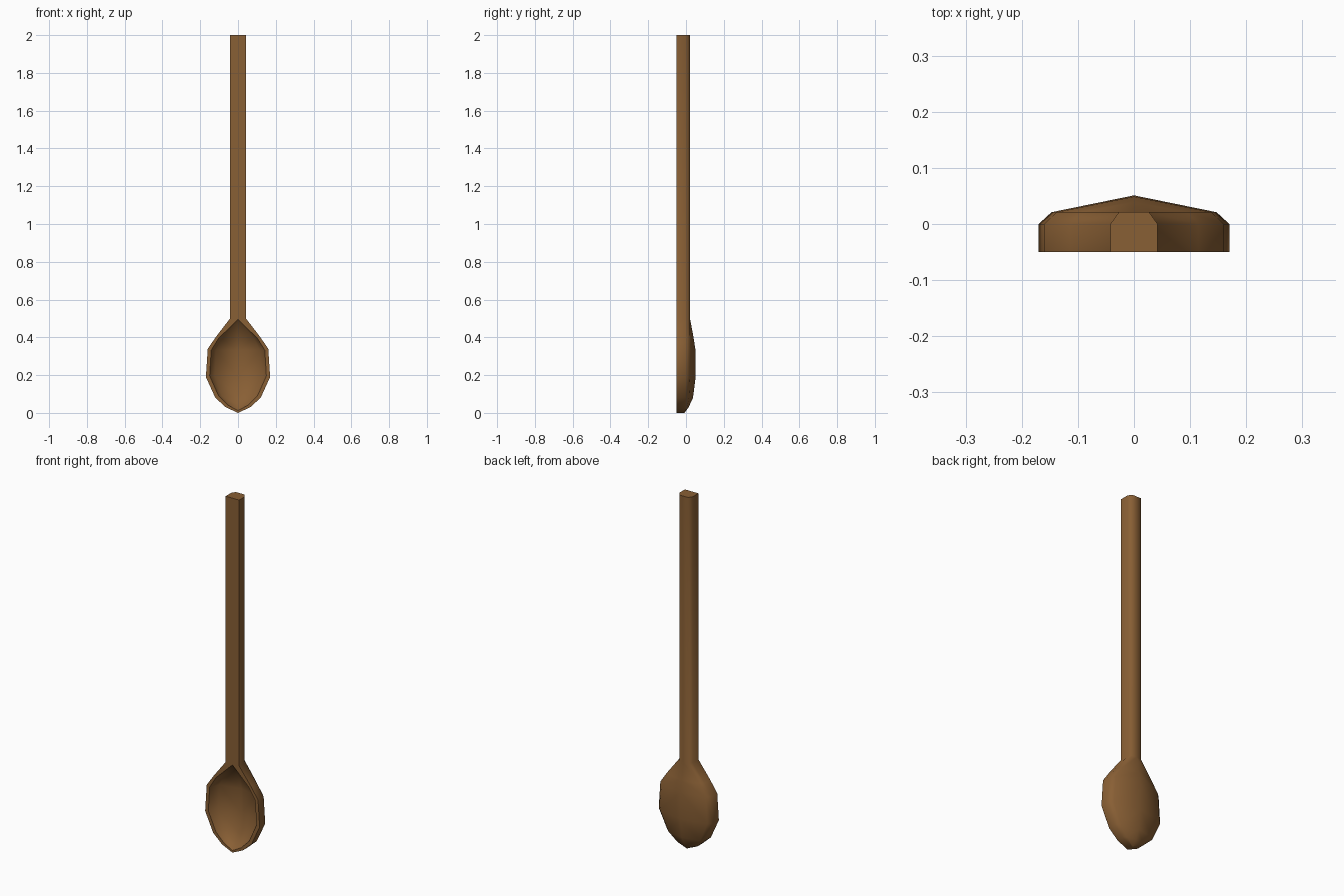
import bpy, bmesh, math

if "Cube" in bpy.data.objects:
    bpy.data.objects.remove(bpy.data.objects["Cube"])

FRONT = -0.05

# Outer half sections: z, half width, shoulder width, side y, shoulder y, ridge y
OUTER = [
    (0.00, 0.000, 0.000, -0.015, -0.010, -0.008),
    (0.03, 0.065, 0.050, -0.010, 0.005, 0.014),
    (0.08, 0.120, 0.098, -0.004, 0.016, 0.037),
    (0.19, 0.170, 0.147, 0.000, 0.021, 0.051),
    (0.34, 0.160, 0.138, 0.000, 0.021, 0.049),
    (0.405, 0.115, 0.095, 0.000, 0.021, 0.039),
    (0.50, 0.042, 0.027, 0.000, 0.021, 0.021),
    (2.00, 0.042, 0.027, 0.000, 0.021, 0.021),
]
# Hollow: rim z, rim half width, wall y, centre y (flat where the hollow ends)
INNER = [
    (0.012, 0.000, FRONT, FRONT),
    (0.042, 0.055, -0.030, -0.020),
    (0.09, 0.103, -0.012, 0.008),
    (0.195, 0.150, 0.000, 0.030),
    (0.332, 0.142, 0.000, 0.030),
    (0.395, 0.103, -0.006, 0.016),
    (0.495, 0.000, FRONT, FRONT),
    (2.00, 0.000, FRONT, FRONT),
]

# Loft the half spoon: hollow, rim, side, bevel and back
bm = bmesh.new()
rows = []
for (z, w, ws, ys, yb, yr), (zi, wi, yw, yc) in zip(OUTER, INNER):
    pts = [(0, yc, zi), (wi * 0.82, yw, zi), (wi, FRONT, zi), (w, FRONT, z),
           (w, ys, z), (ws, yb, z), (0, yr, z)]
    rows.append([bm.verts.new(p) for p in pts])
for a, b in zip(rows, rows[1:]):
    for i in range(6):
        bm.faces.new((a[i], a[i + 1], b[i + 1], b[i]))
# Handle end
bm.faces.new(rows[-1][2:])
bmesh.ops.remove_doubles(bm, verts=bm.verts, dist=1e-5)

# Mirror to the full spoon
geom = bm.verts[:] + bm.edges[:] + bm.faces[:]
bmesh.ops.mirror(bm, geom=geom, axis='X', merge_dist=1e-4)
bmesh.ops.remove_doubles(bm, verts=bm.verts, dist=1e-5)
bmesh.ops.recalc_face_normals(bm, faces=bm.faces)

mesh = bpy.data.meshes.new("wooden_spoon")
bm.to_mesh(mesh)
bm.free()
spoon = bpy.data.objects.new("wooden_spoon", mesh)
bpy.context.collection.objects.link(spoon)

wood = bpy.data.materials.new("wood")
wood.diffuse_color = (0.25, 0.115, 0.035, 1)
wood.use_nodes = True
wood.node_tree.nodes["Principled BSDF"].inputs["Base Color"].default_value = wood.diffuse_color
mesh.materials.append(wood)

bpy.context.view_layer.objects.active = spoon
spoon.select_set(True)
bpy.ops.object.shade_smooth_by_angle(angle=math.radians(55))
